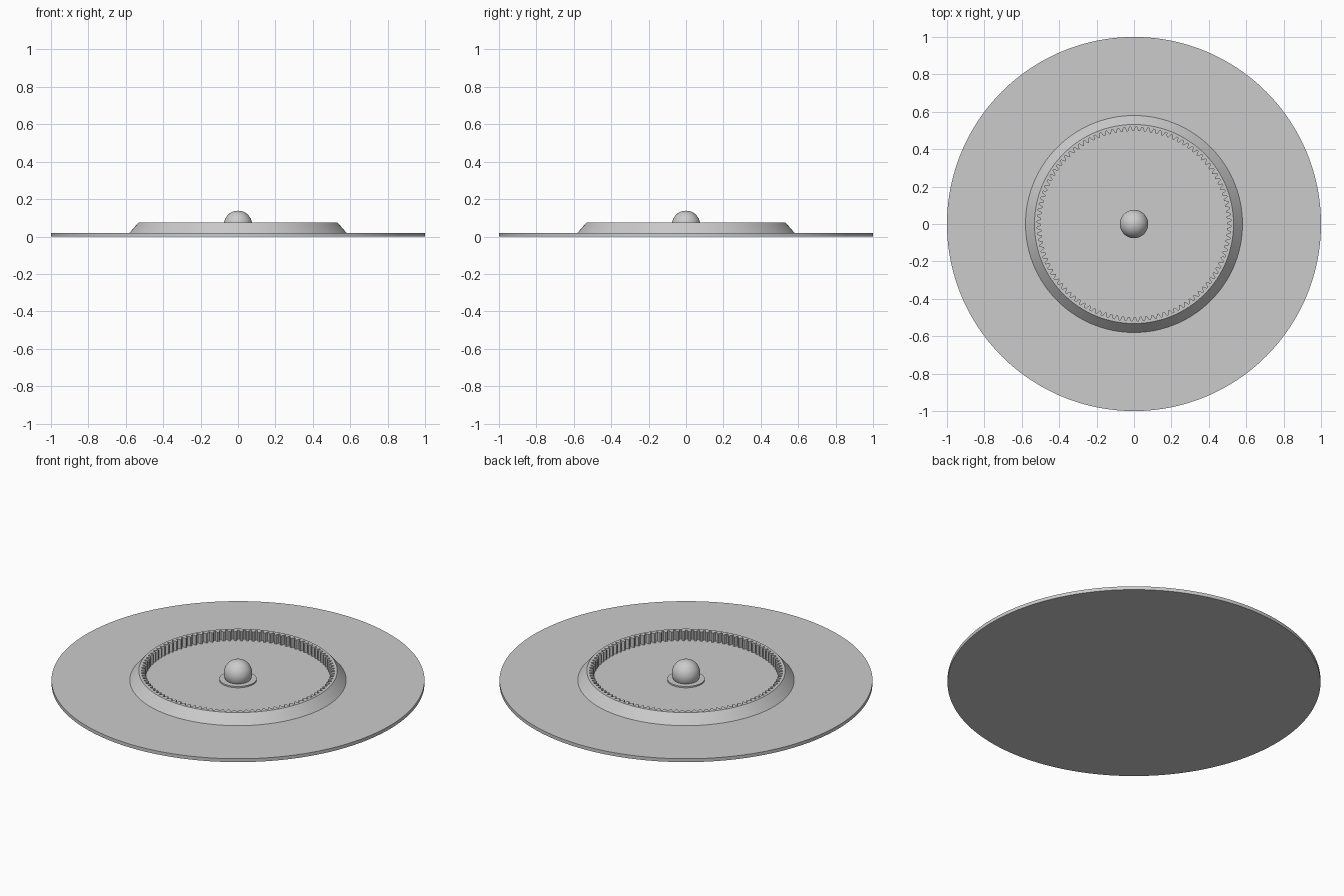
import bpy, bmesh
from math import cos, sin, tau, pi

cube = bpy.data.objects.get("Cube")
if cube:
    bpy.data.objects.remove(cube, do_unlink=True)

# Single plain grey
grey = bpy.data.materials.new("plain grey")
grey.use_nodes = True
colour = (0.6, 0.6, 0.6, 1)
grey.diffuse_color = colour
grey.node_tree.nodes["Principled BSDF"].inputs["Base Color"].default_value = colour

BASE_TOP = 0.02
RIM_TOP = 0.075
TEETH = 100


def finish(name, bm):
    bmesh.ops.recalc_face_normals(bm, faces=bm.faces)
    mesh = bpy.data.meshes.new(name)
    bm.to_mesh(mesh)
    bm.free()
    mesh.materials.append(grey)
    obj = bpy.data.objects.new(name, mesh)
    bpy.context.collection.objects.link(obj)
    bpy.ops.object.select_all(action="DESELECT")
    obj.select_set(True)
    bpy.context.view_layer.objects.active = obj
    bpy.ops.object.shade_smooth_by_angle(angle=pi / 6)
    return obj


def loop(bm, radii, z):
    n = len(radii)
    return [bm.verts.new((r * cos(tau * i / n), r * sin(tau * i / n), z))
            for i, r in enumerate(radii)]


def bridge(bm, a, b):
    for i in range(len(a)):
        j = (i + 1) % len(a)
        bm.faces.new((a[i], a[j], b[j], b[i]))


def turned(name, profile, n):
    """Solid of revolution from (radius, height) pairs, capped at both ends."""
    bm = bmesh.new()
    loops = [loop(bm, [r] * n, z) for r, z in profile]
    for a, b in zip(loops, loops[1:]):
        bridge(bm, a, b)
    bm.faces.new(loops[0])
    bm.faces.new(loops[-1])
    return finish(name, bm)


# Wide thin base plate
turned("base_plate", [(1, 0), (1, BASE_TOP)], 192)

# Bevelled ring with internal gear teeth
bm = bmesh.new()
tooth = [0.497, 0.497, 0.497, 0.505, 0.518, 0.518, 0.518, 0.505]
inner = tooth * TEETH
n = len(inner)
loops = [loop(bm, [0.58] * n, BASE_TOP), loop(bm, [0.532] * n, RIM_TOP),
         loop(bm, inner, RIM_TOP), loop(bm, inner, BASE_TOP)]
for k in range(4):
    bridge(bm, loops[k], loops[(k + 1) % 4])
finish("toothed_ring", bm)

# Low collar under the centre ball
turned("centre_collar", [(0.1, BASE_TOP), (0.1, 0.028)], 64)

# Centre ball, sunk into the collar
bm = bmesh.new()
bmesh.ops.create_uvsphere(bm, u_segments=48, v_segments=32, radius=0.076)
bmesh.ops.translate(bm, verts=bm.verts, vec=(0, 0, 0.062))
low = [v for v in bm.verts if v.co.z < 0.003]
for v in low:
    v.co.z = 0.003
finish("centre_ball", bm)
